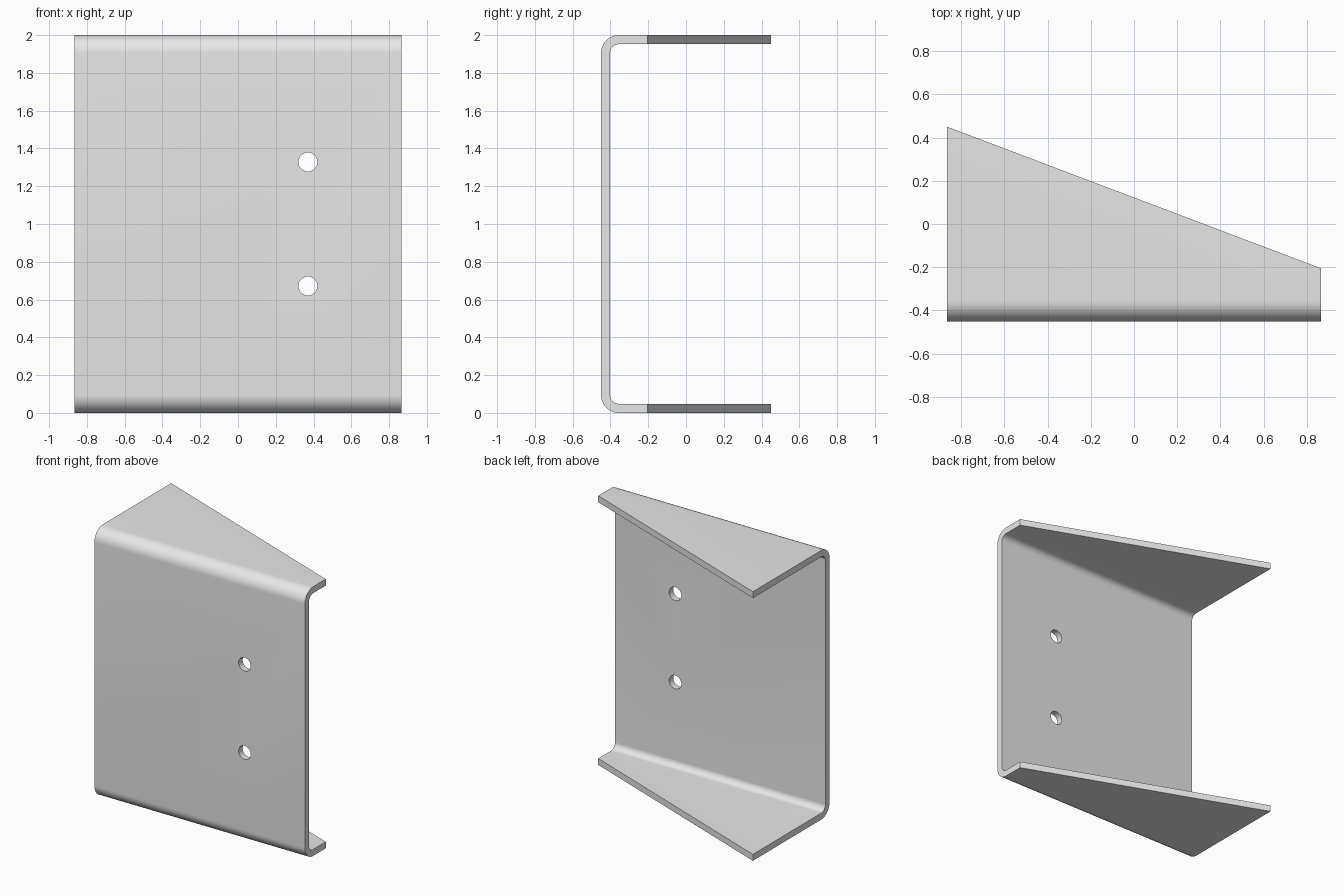
import bpy, bmesh, math

if "Cube" in bpy.data.objects:
    bpy.data.objects.remove(bpy.data.objects["Cube"], do_unlink=True)

HALF_WIDTH = 0.865
FRONT = -0.45
HEIGHT = 2.0
THICK = 0.048
BEND = 0.095          # outer bend radius
STEPS = 12

steel = bpy.data.materials.new("plain_grey_steel")
steel.use_nodes = True
grey = (0.8, 0.8, 0.8, 1.0)
steel.diffuse_color = grey
steel.node_tree.nodes["Principled BSDF"].inputs["Base Color"].default_value = grey


def skin(radius, inset, tip):
    """One side of the channel section as (y, z), lower tip to upper tip."""
    cy = FRONT + BEND
    lower = [(tip, inset)]
    for i in range(STEPS + 1):
        a = math.pi / 2 * i / STEPS
        lower.append((cy - radius * math.sin(a), BEND - radius * math.cos(a)))
    return lower + [(y, HEIGHT - z) for y, z in reversed(lower)]


def section(tip):
    return skin(BEND, 0, tip) + skin(BEND - THICK, THICK, tip)[::-1]


# Folded channel: deep flanges on the right taper to shallow ones on the left
bm = bmesh.new()
ends = [[bm.verts.new((x, y, z)) for y, z in section(tip)]
        for x, tip in ((-HALF_WIDTH, 0.45), (HALF_WIDTH, -0.205))]
a, b = ends
n = len(a)
for i in range(n):
    j = (i + 1) % n
    bm.faces.new((a[i], a[j], b[j], b[i]))
bm.faces.new(a)
bm.faces.new(b)
bmesh.ops.recalc_face_normals(bm, faces=bm.faces)
mesh = bpy.data.meshes.new("channel_bracket")
bm.to_mesh(mesh)
bm.free()
mesh.materials.append(steel)
bracket = bpy.data.objects.new("channel_bracket", mesh)
bpy.context.collection.objects.link(bracket)

# Two bolt holes through the web
for z in (0.672, 1.328):
    bpy.ops.mesh.primitive_cylinder_add(
        vertices=40, radius=0.05, depth=0.3,
        location=(0.37, FRONT + THICK / 2, z), rotation=(math.pi / 2, 0, 0))
    cutter = bpy.context.object
    cutter.name = "hole_cutter"
    cutter.hide_render = True
    cutter.data.materials.append(steel)
    bpy.context.view_layer.objects.active = bracket
    cut = bracket.modifiers.new("bolt_hole", "BOOLEAN")
    cut.operation = "DIFFERENCE"
    cut.solver = "EXACT"
    cut.object = cutter
    bpy.ops.object.modifier_apply(modifier=cut.name)
    bpy.data.objects.remove(cutter, do_unlink=True)

# Smooth bends and hole walls, crisp edges elsewhere
bpy.ops.object.select_all(action="DESELECT")
bracket.select_set(True)
bpy.context.view_layer.objects.active = bracket
bpy.ops.object.shade_smooth_by_angle(angle=math.radians(30))
